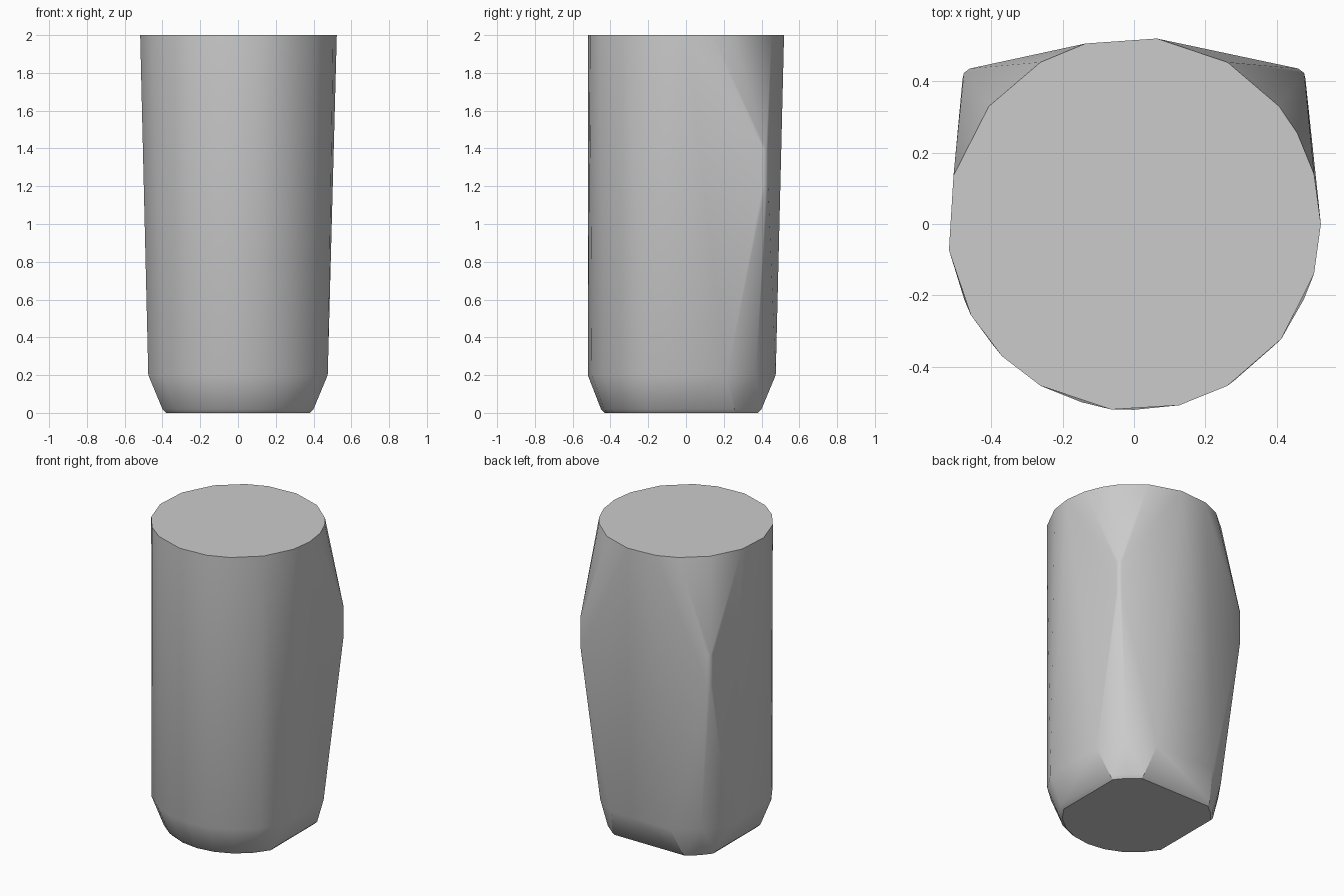
import bpy, bmesh
from math import sin, cos, acos, pi, radians

cube = bpy.data.objects.get("Cube")
if cube:
    bpy.data.objects.remove(cube, do_unlink=True)

grey = bpy.data.materials.new("light_grey")
grey.use_nodes = True
colour = (0.6, 0.6, 0.6, 1)
grey.diffuse_color = colour
grey.node_tree.nodes["Principled BSDF"].inputs["Base Color"].default_value = colour


def polar(r, a, z):
    return (r * cos(a), r * sin(a), z)


def ring(z, r_front, r_back, side, steps=8):
    """Round front, flat sides and back, and clipped rear corners."""
    a = acos(side / r_front)
    points = [polar(r_front, -a - (pi - 2 * a) * i / steps, z) for i in range(steps + 1)]
    b = acos(side / r_back)
    for angle in (b, pi / 4, pi / 2 - b):
        x, y, _ = polar(r_back, angle, z)
        points += [(x, y, z), (-x, y, z)]
    return points


# Round top outline
top_angles = (0, 15.5, 29, 39, 60, 83, 105, 120, 141, 165,
              188, 209, 225, 240, 263, 284, 300, 322, 344.5)
points = [polar(0.523, radians(a), 2) for a in top_angles]

# Bulging rear corners, slightly rounded
for s in (-1, 1):
    for z in (1.2, 1.4):
        points += [(s * 0.48, 0.405, z), (s * 0.476, 0.423, z), (s * 0.46, 0.435, z)]

# Foot of the body, sloped chamfer and base
points += ring(0.2, 0.52, 0.522, 0.475)
points += ring(0.02, 0.45, 0.475, 0.4)
points += ring(0, 0.43, 0.46, 0.38)

# Tapered body wrapped around the outlines
bm = bmesh.new()
for p in points:
    bm.verts.new(p)
bmesh.ops.convex_hull(bm, input=bm.verts[:])
loose = [v for v in bm.verts if not v.link_faces]
bmesh.ops.delete(bm, geom=loose, context='VERTS')
bmesh.ops.dissolve_limit(bm, angle_limit=radians(0.5), verts=bm.verts[:], edges=bm.edges[:])
bmesh.ops.recalc_face_normals(bm, faces=bm.faces[:])

mesh = bpy.data.meshes.new("tapered_body")
bm.to_mesh(mesh)
bm.free()
mesh.materials.append(grey)
body = bpy.data.objects.new("tapered_body", mesh)
bpy.context.collection.objects.link(body)

bpy.ops.object.select_all(action='DESELECT')
body.select_set(True)
bpy.context.view_layer.objects.active = body
bpy.ops.object.shade_smooth_by_angle(angle=radians(30))
